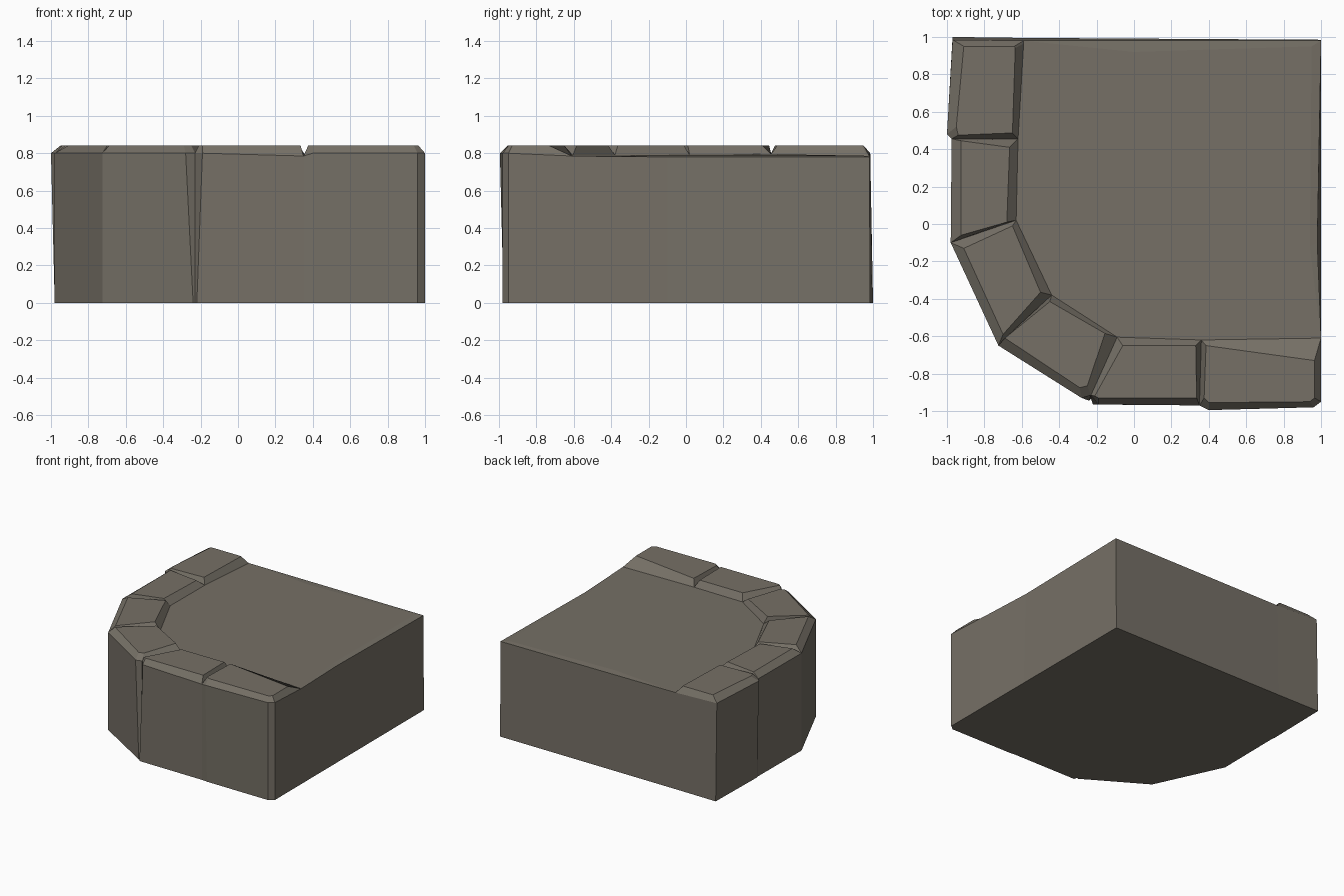
import bpy

if "Cube" in bpy.data.objects:
    bpy.data.objects.remove(bpy.data.objects["Cube"])

stone = bpy.data.materials.new("taupe stone")
stone.diffuse_color = (0.18, 0.162, 0.133, 1)
stone.use_nodes = True
stone.node_tree.nodes["Principled BSDF"].inputs["Base Color"].default_value = stone.diffuse_color


def add_mesh(name, verts, faces):
    me = bpy.data.meshes.new(name)
    me.from_pydata(verts, [], faces)
    me.materials.append(stone)
    me.validate()
    ob = bpy.data.objects.new(name, me)
    bpy.context.collection.objects.link(ob)
    return ob


# Wall rim, counter-clockwise from the back left corner (x, y, z)
rim = [(-.97, .985, .80), (-1, .48, .80), (-.975, .455, .80), (-.98, -.10, .80),
       (-.725, -.65, .80), (-.28, -.93, .80), (-.23, -.915, .80), (-.19, -.965, .80),
       (.35, -.97, .785), (.40, -.995, .80), (.96, -.98, .80), (1, -.95, .80),
       (1, -.61, .785), (.98, -.10, .78), (1, .98, .78), (-.59, .98, .785)]
# Foot of the wall: nearly the rim, with a few corners moved
foot = [(x, y, 0) for x, y, z in rim]
moved = {0: (-.97, 1), 1: (-.98, .48), 5: (-.24, -.945), 6: (-.23, -.935),
         7: (-.22, -.965), 9: (.40, -.975), 13: (1, -.10), 14: (1, .985), 15: (-.59, .995)}
for i, (x, y) in moved.items():
    foot[i] = (x, y, 0)
# Inner edge of the kerb, then the back and right edge of the floor
inner = [(-.59, .965, .785), (-.62, .455, .795), (-.63, .02, .79),
         (-.44, -.38, .79), (-.09, -.605, .79), (.36, -.62, .785)]
floor = [(.94, -.12, .787), (.95, .95, .787), (0, .92, .787)]

# Body: walls, underside, floor and its bevelled rim
n = len(rim)
I, F = 2 * n, 2 * n + len(inner)
faces = [(i, (i + 1) % n, n + (i + 1) % n, n + i) for i in range(n)]
faces.append(tuple(reversed(range(n))))
faces.append(tuple(range(I, F)) + (n + 12, F, F + 1, F + 2))
faces += [(n + 12, n + 13, F), (n + 13, n + 14, F + 1, F),
          (n + 14, n + 15, F + 2, F + 1), (n + 15, I, F + 2)]
add_mesh("block_body", foot + rim + inner + floor, faces)

# Kerb stones: rim indices, inner indices, chamfered top outline
O = rim
stones = [
    ([O[0], O[1], O[2], inner[1], inner[0], O[15]],
     [(-.91, .95), (-.95, .52), (-.94, .475), (-.65, .487), (-.635, .94), (-.64, .95)]),
    ([O[2], O[3], inner[2], inner[1]],
     [(-.925, .445), (-.925, -.06), (-.68, .01), (-.665, .41)]),
    ([O[3], O[4], inner[3], inner[2]],
     [(-.91, -.13), (-.70, -.59), (-.50, -.365), (-.65, -.01)]),
    ([O[4], O[5], O[6], inner[4], inner[3]],
     [(-.69, -.61), (-.29, -.875), (-.25, -.865), (-.155, -.585), (-.45, -.415)]),
    ([O[6], O[7], O[8], inner[5], inner[4]],
     [(-.21, -.92), (-.19, -.93), (.335, -.93), (.33, -.65), (-.06, -.65)]),
    ([O[8], O[9], O[10], O[11], O[12], inner[5]],
     [(.375, -.93), (.40, -.955), (.94, -.95), (.965, -.93), (.965, -.73), (.385, -.65)]),
]
for k, (base, top) in enumerate(stones):
    m = len(base)
    verts = base + [(x, y, .84) for x, y in top]
    sides = [(i, (i + 1) % m, m + (i + 1) % m, m + i) for i in range(m)]
    add_mesh(f"kerb_stone_{k + 1}", verts, sides + [tuple(range(m, 2 * m))])
